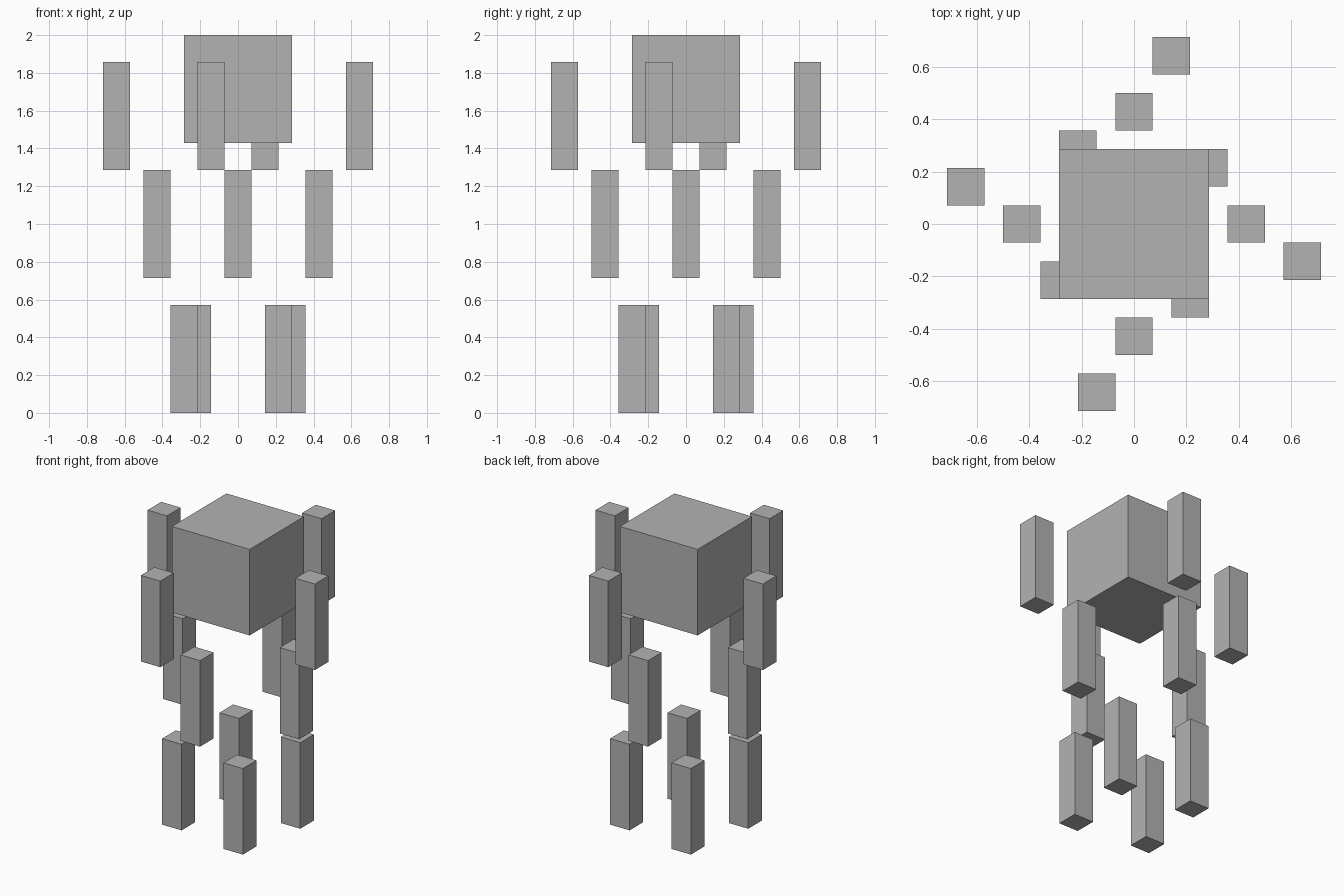
import bpy

cube = bpy.data.objects.get("Cube")
if cube:
    bpy.data.objects.remove(cube, do_unlink=True)

U = 2 / 28  # one block unit

grey = bpy.data.materials.new("plain_grey")
grey.use_nodes = True
colour = (0.45, 0.45, 0.45, 1)
grey.diffuse_color = colour
grey.node_tree.nodes["Principled BSDF"].inputs["Base Color"].default_value = colour


def box(name, x, y, base, width, height):
    """Square upright block standing on the given base height, in block units."""
    bpy.ops.mesh.primitive_cube_add(size=1, location=(x * U, y * U, (base + height / 2) * U))
    ob = bpy.context.object
    ob.name = name
    ob.scale = (width * U, width * U, height * U)
    bpy.ops.object.transform_apply(location=False, rotation=False, scale=True)
    ob.data.materials.append(grey)


def rod_ring(name, x, y, base):
    """Four rods, each a quarter turn on from the last."""
    for side in ("front", "left", "back", "right"):
        box(f"{name}_{side}", x, y, base, 2, 8)
        x, y = -y, x


# Floating head
box("head", 0, 0, 20, 8, 8)

# Three rings of floating rods, each turned a little from the next
rod_ring("upper_rod", -2, -9, 18)
rod_ring("middle_rod", 0, -6, 10)
rod_ring("lower_rod", 3, -4, 0)
